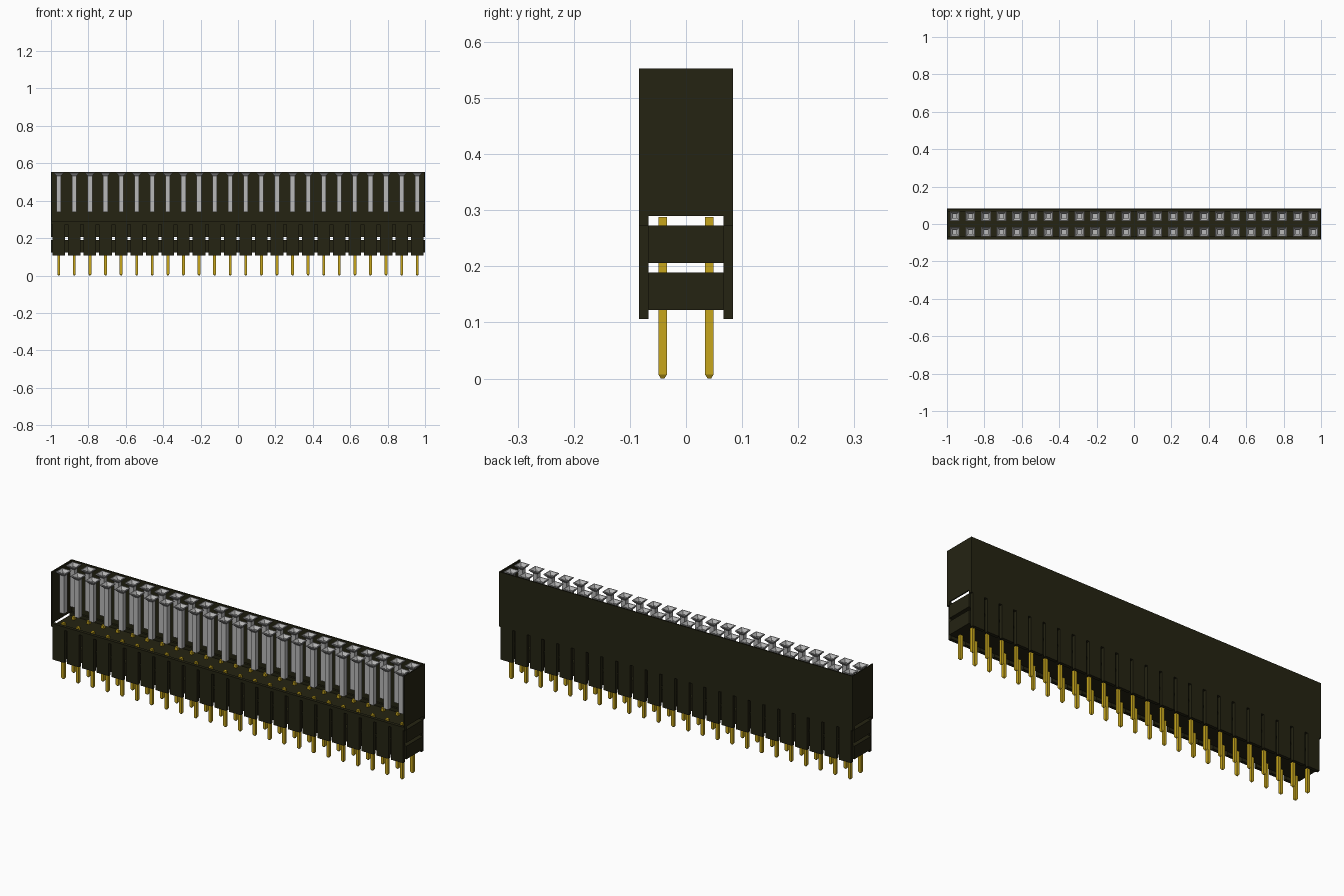
import bpy, bmesh

cube = bpy.data.objects.get("Cube")
if cube:
    bpy.data.objects.remove(cube, do_unlink=True)

COLUMNS = 24
PITCH = 2 / COLUMNS
HALF_Y = PITCH          # half depth of the housing
INNER_Y = 0.067         # half depth of the inner slabs
SHEET = 0.006           # thickness of the tall shell walls
TOP = 0.553
COLUMN_X = [-1 + PITCH * (i + 0.5) for i in range(COLUMNS)]
SITES = [(x, y) for x in COLUMN_X for y in (-PITCH / 2, PITCH / 2)]


def material(name, rgb):
    m = bpy.data.materials.new(name)
    m.use_nodes = True
    m.diffuse_color = (*rgb, 1)
    m.node_tree.nodes["Principled BSDF"].inputs["Base Color"].default_value = (*rgb, 1)
    return m


plastic = material("dark plastic", (0.018, 0.017, 0.006))
gold = material("gold", (0.57, 0.38, 0.012))
silver = material("silver", (0.48, 0.48, 0.48))


def finish(name, bm, mat):
    bmesh.ops.recalc_face_normals(bm, faces=bm.faces)
    mesh = bpy.data.meshes.new(name)
    bm.to_mesh(mesh)
    bm.free()
    mesh.materials.append(mat)
    bpy.context.collection.objects.link(bpy.data.objects.new(name, mesh))


def stack(bm, x, y, rings):
    """Square rings of (half width, height) joined into one closed solid."""
    loops = [[bm.verts.new((x + sx * w, y + sy * w, z))
              for sx, sy in ((-1, -1), (1, -1), (1, 1), (-1, 1))] for w, z in rings]
    for a, b in zip(loops, loops[1:]):
        for i in range(4):
            j = (i + 1) % 4
            bm.faces.new((a[i], a[j], b[j], b[i]))
    bm.faces.new(loops[0][::-1])
    bm.faces.new(loops[-1])


def boxes(name, extents, mat):
    bm = bmesh.new()
    for lo, hi in extents:
        vs = bmesh.ops.create_cube(bm, size=1)["verts"]
        for v in vs:
            v.co = [(a + b) / 2 + c * (b - a) for a, b, c in zip(lo, hi, v.co)]
    finish(name, bm, mat)


def repeated(name, rings, mat):
    bm = bmesh.new()
    for x, y in SITES:
        stack(bm, x, y, rings)
    finish(name, bm, mat)


# Two inner slabs with an open slot between them
boxes("lower_slab", [((-1, -INNER_Y, 0.122), (1, INNER_Y, 0.189))], plastic)
boxes("upper_slab", [((-1, -INNER_Y, 0.206), (1, INNER_Y, 0.273))], plastic)

# Ribs along the front and back, one per column
rib = PITCH / 2 - 0.008
for name, y0, y1 in (("front_ribs", -HALF_Y, -INNER_Y), ("back_ribs", INNER_Y, HALF_Y)):
    boxes(name, [((x - rib, y0, 0.106), (x + rib, y1, 0.28)) for x in COLUMN_X], plastic)

# Low strips that tie the ribs together
boxes("front_strip", [((-1, -HALF_Y, 0.273), (1, -INNER_Y, 0.29))], plastic)
boxes("back_strip", [((-1, INNER_Y, 0.273), (1, HALF_Y, 0.29))], plastic)

# Tall shell, open at the front and top
boxes("back_wall", [((-1, HALF_Y - SHEET, 0.29), (1, HALF_Y, TOP))], plastic)
for name, x0, x1 in (("right_end_wall", -1, -1 + SHEET), ("left_end_wall", 1 - SHEET, 1)):
    boxes(name, [((x0, -HALF_Y, 0.29), (x1, HALF_Y, TOP))], plastic)

# Gold pins with chamfered tips
repeated("pins", [(0.003, 0), (0.0075, 0.007), (0.0075, 0.288)], gold)

# Silver contact sleeves with a flared square mouth
repeated("contact_sleeves", [
    (0.0125, 0.34), (0.0125, 0.533), (0.026, 0.548), (0.026, 0.551),
    (0.022, 0.551), (0.0105, 0.537), (0.0105, 0.38)], silver)
